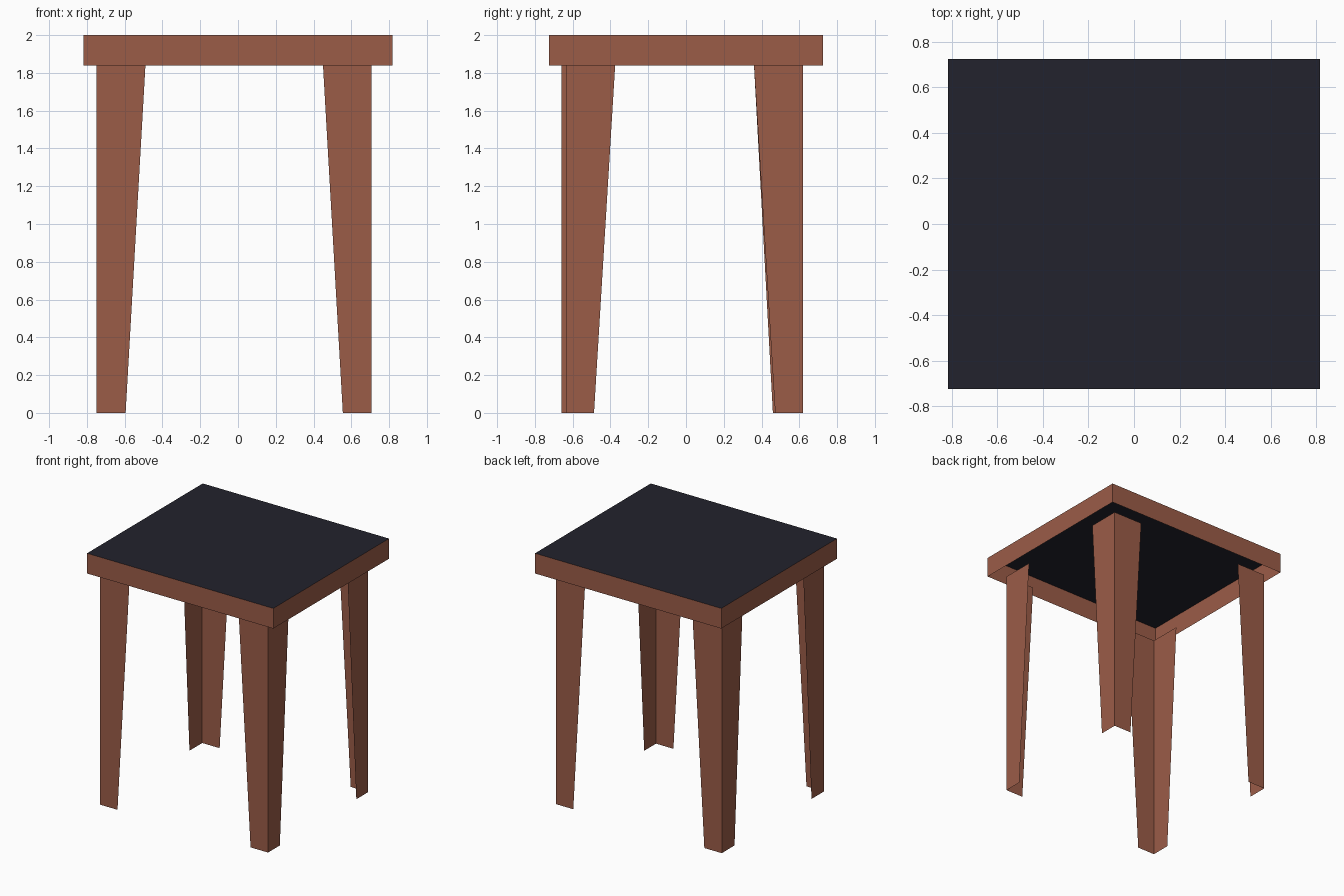
import bpy

old = bpy.data.objects.get("Cube")
if old:
    bpy.data.objects.remove(old, do_unlink=True)


def make_material(name, color):
    mat = bpy.data.materials.new(name)
    mat.use_nodes = True
    mat.diffuse_color = color
    mat.node_tree.nodes["Principled BSDF"].inputs["Base Color"].default_value = color
    return mat


wood = make_material("reddish_brown_wood", (0.33, 0.107, 0.064, 1))
dark = make_material("dark_navy_panel", (0.016, 0.016, 0.026, 1))


def make_sheet(name, verts, faces, mat):
    mesh = bpy.data.meshes.new(name)
    mesh.from_pydata(verts, [], faces)
    mesh.materials.append(mat)
    obj = bpy.data.objects.new(name, mesh)
    bpy.context.collection.objects.link(obj)
    return obj


HALF_X, HALF_Y = 0.817, 0.725
TOP, RIM = 2.0, 1.84

# Table top: a single flat panel
corners = [(-HALF_X, -HALF_Y), (HALF_X, -HALF_Y), (HALF_X, HALF_Y), (-HALF_X, HALF_Y)]
make_sheet("top_panel", [(x, y, TOP) for x, y in corners], [(0, 1, 2, 3)], dark)

# Apron: an open band hanging below the edge of the panel
band = [(x, y, z) for z in (RIM, TOP) for x, y in corners]
make_sheet("apron", band,
           [(i, (i + 1) % 4, (i + 1) % 4 + 4, i + 4) for i in range(4)], wood)


# Legs: two tapered boards meeting at the outer corner, open on the inside
def make_leg(name, x, y, foot_y):
    sx, sy = (1 if x > 0 else -1), (1 if y > 0 else -1)
    verts = []
    for z, wx, wy in ((0, 0.153, foot_y), (RIM, 0.258, 0.26)):
        verts += [(x - sx * wx, y, z), (x, y, z), (x, y - sy * wy, z)]
    faces = [(0, 1, 4, 3), (1, 2, 5, 4)]
    if sx * sy > 0:  # keep the faces pointing outward
        faces = [f[::-1] for f in faces]
    make_sheet(name, verts, faces, wood)


make_leg("front_right_leg", -0.748, -0.66, 0.155)
make_leg("front_left_leg", 0.708, -0.635, 0.148)
make_leg("back_right_leg", -0.748, 0.62, 0.16)
make_leg("back_left_leg", 0.708, 0.62, 0.148)
